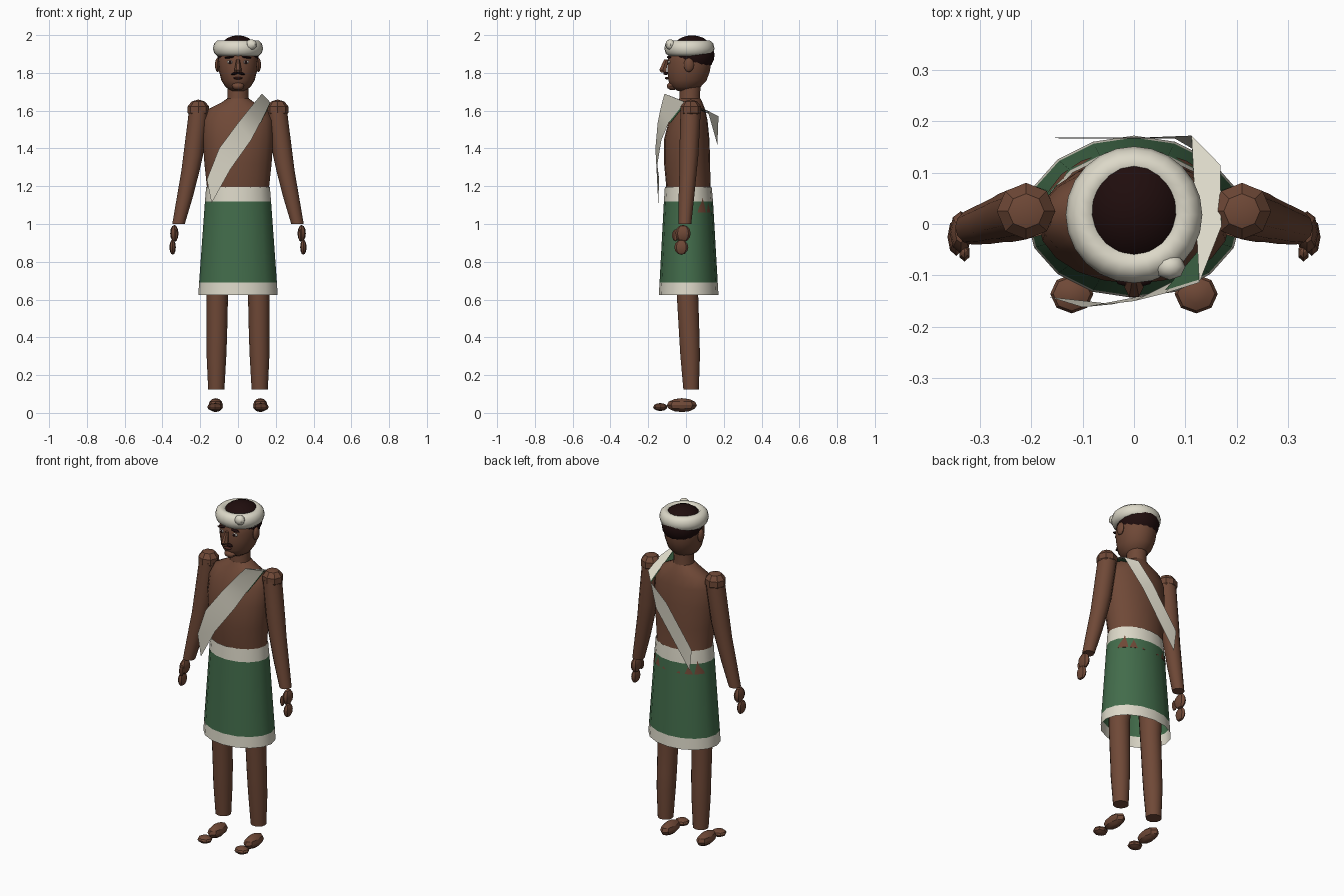
import bpy, bmesh, math
from mathutils import Vector, Matrix


def material(name, rgb):
    m = bpy.data.materials.new(name)
    m.diffuse_color = (*rgb, 1)
    return m


SKIN = material("brown skin", (0.16, 0.066, 0.038))
CLOTH = material("cream cloth", (0.72, 0.69, 0.58))
GREEN = material("green cloth", (0.055, 0.15, 0.07))
HAIR = material("dark hair", (0.014, 0.004, 0.004))
LIP = material("dark lip", (0.07, 0.02, 0.015))
WHITE = material("eye white", (0.6, 0.58, 0.52))


def finish(name, bm, mats, angle=40):
    bmesh.ops.recalc_face_normals(bm, faces=bm.faces[:])
    me = bpy.data.meshes.new(name)
    bm.to_mesh(me)
    bm.free()
    for m in mats:
        me.materials.append(m)
    ob = bpy.data.objects.new(name, me)
    bpy.context.collection.objects.link(ob)
    if angle:
        bpy.ops.object.select_all(action='DESELECT')
        ob.select_set(True)
        bpy.context.view_layer.objects.active = ob
        bpy.ops.object.shade_smooth_by_angle(angle=math.radians(angle))
    return ob


def loft(name, rings, mats, n=12, caps=True, rule=None, angle=40):
    """Skin a stack of ellipses given as (x, y, z, x radius, y radius)."""
    bm = bmesh.new()
    loops = []
    for cx, cy, z, rx, ry in rings:
        loops.append([bm.verts.new((cx + rx * math.cos(2 * math.pi * i / n),
                                    cy + ry * math.sin(2 * math.pi * i / n), z)) for i in range(n)])
    for a, b in zip(loops, loops[1:]):
        for i in range(n):
            j = (i + 1) % n
            f = bm.faces.new((a[i], a[j], b[j], b[i]))
            if rule:
                f.material_index = rule(f.calc_center_median().z)
    if caps:
        bm.faces.new(loops[0])
        bm.faces.new(loops[-1])
    return finish(name, bm, mats, angle)


def ball(name, loc, size, mat, seg=16, rings=10, angle=40, tilt=0):
    bm = bmesh.new()
    bmesh.ops.create_uvsphere(bm, u_segments=seg, v_segments=rings, radius=1)
    m = Matrix.Translation(loc) @ Matrix.Rotation(tilt, 4, 'Y') @ Matrix.Diagonal((*size, 1))
    bmesh.ops.transform(bm, matrix=m, verts=bm.verts)
    return finish(name, bm, [mat], angle)


def ribbon(name, pairs, mat, inset=0.0):
    """Cloth strip through pairs of edge points."""
    bm = bmesh.new()
    rows = []
    for pair in pairs:
        rows.append([bm.verts.new((x, y - math.copysign(inset, y), z - inset)) for x, y, z in pair])
    for a, b in zip(rows, rows[1:]):
        bm.faces.new((a[0], a[1], b[1], b[0]))
    return finish(name, bm, [mat], 40)


# Torso and neck
loft("torso", [(0, 0.03, 1.06, 0.174, 0.115), (0, 0.012, 1.20, 0.165, 0.117),
               (0, 0.006, 1.32, 0.178, 0.122), (0, 0.004, 1.45, 0.187, 0.120),
               (0, 0.012, 1.55, 0.183, 0.102), (0, 0.018, 1.61, 0.155, 0.082),
               (0, 0.02, 1.645, 0.085, 0.066), (0, 0.02, 1.665, 0.056, 0.056)], [SKIN], 20)
loft("neck", [(0, 0.02, 1.63, 0.062, 0.06), (0, 0.02, 1.68, 0.055, 0.055),
              (0, 0.025, 1.78, 0.055, 0.058)], [SKIN], 14)

# Wrapped skirt with cream waist and hem, open below
loft("skirt", [(0, 0.014, 0.625, 0.21, 0.158), (0, 0.014, 0.69, 0.206, 0.154),
               (0, 0.013, 1.12, 0.175, 0.130), (0, 0.012, 1.195, 0.169, 0.124)],
     [GREEN, CLOTH], 16, False, lambda z: int(z < 0.68 or z > 1.12))

# Head
loft("head", [(0, -0.005, 1.705, 0.035, 0.04), (0, 0.0, 1.725, 0.066, 0.078),
              (0, 0.008, 1.76, 0.088, 0.103), (0, 0.014, 1.81, 0.101, 0.114),
              (0, 0.018, 1.86, 0.106, 0.118), (0, 0.02, 1.91, 0.100, 0.110),
              (0, 0.02, 1.95, 0.07, 0.08)], [SKIN], 18, angle=50)
ball("hair", (0, 0.032, 1.895), (0.112, 0.119, 0.104), HAIR, 18, 12)

# Face
loft("nose", [(0, -0.118, 1.803, 0.016, 0.016), (0, -0.123, 1.815, 0.019, 0.022),
              (0, -0.105, 1.87, 0.009, 0.012)], [SKIN], 6, angle=0)
ball("mouth", (0, -0.100, 1.772), (0.026, 0.012, 0.007), LIP, 10, 6)
ball("chin", (0, -0.072, 1.73), (0.035, 0.03, 0.022), SKIN, 10, 6)
for s, side in ((-1, "right"), (1, "left")):
    ball(side + "_moustache", (s * 0.017, -0.107, 1.797), (0.021, 0.014, 0.007), HAIR, 8, 6, tilt=s * 0.25)
    ball(side + "_eye", (s * 0.042, -0.089, 1.857), (0.017, 0.008, 0.009), WHITE, 10, 6)
    ball(side + "_pupil", (s * 0.042, -0.095, 1.857), (0.008, 0.004, 0.008), HAIR, 8, 6)
    ball(side + "_brow", (s * 0.045, -0.09, 1.883), (0.027, 0.012, 0.006), HAIR, 8, 6, tilt=s * 0.12)
    ball(side + "_ear", (s * 0.108, 0.015, 1.842), (0.014, 0.027, 0.038), SKIN, 8, 6)

# Turban ring with a small knot
bm = bmesh.new()
seg, sec = 24, 10
ring = []
for i in range(seg):
    a = 2 * math.pi * i / seg
    row = []
    for j in range(sec):
        b = 2 * math.pi * j / sec
        r = 0.099 + 0.034 * math.cos(b)
        row.append(bm.verts.new((r * math.cos(a), 0.018 + r * math.sin(a), 1.93 + 0.043 * math.sin(b))))
    ring.append(row)
for i in range(seg):
    p, q = ring[i], ring[(i + 1) % seg]
    for j in range(sec):
        k = (j + 1) % sec
        bm.faces.new((p[j], q[j], q[k], p[k]))
finish("turban", bm, [CLOTH], 50)
ball("turban_knot", (0.07, -0.083, 1.95), (0.03, 0.026, 0.028), CLOTH, 8, 6)

# Sash from the right hip, over the left shoulder and down the back
sash = [((-0.165, -0.142, 1.235), (-0.14, -0.147, 1.11)),
        ((-0.10, -0.162, 1.40), (-0.04, -0.156, 1.29)),
        ((0.0, -0.150, 1.535), (0.07, -0.130, 1.445)),
        ((0.06, -0.135, 1.61), (0.12, -0.09, 1.54)),
        ((0.127, -0.114, 1.69), (0.17, -0.005, 1.645)),
        ((0.112, 0.172, 1.57), (0.168, 0.115, 1.60)),
        ((0.01, 0.168, 1.47), (0.08, 0.166, 1.42)),
        ((-0.155, 0.168, 1.235), (-0.14, 0.166, 1.11))]
ribbon("sash", sash, CLOTH)
ribbon("sash_lining", sash[3:6], GREEN, 0.006)

# Limbs, mirrored left and right
for s, side in ((-1, "right"), (1, "left")):
    ball(side + "_shoulder", (s * 0.21, 0.025, 1.605), (0.06, 0.058, 0.054), SKIN, 8, 5, 30)
    loft(side + "_arm", [(s * 0.208, 0.024, 1.60, 0.052, 0.053), (s * 0.215, 0.022, 1.54, 0.052, 0.053),
                         (s * 0.238, 0.015, 1.36, 0.052, 0.05), (s * 0.252, 0.011, 1.28, 0.048, 0.046),
                         (s * 0.282, 0.002, 1.14, 0.042, 0.041),
                         (s * 0.315, -0.006, 1.0, 0.033, 0.034)], [SKIN], 12)
    ball(side + "_palm", (s * 0.337, -0.016, 0.95), (0.022, 0.041, 0.045), SKIN, 8, 6, 30)
    ball(side + "_fingers", (s * 0.346, -0.025, 0.877), (0.017, 0.037, 0.04), SKIN, 8, 6, 30)
    ball(side + "_thumb", (s * 0.33, -0.056, 0.94), (0.012, 0.018, 0.032), SKIN, 6, 5, 30)
    loft(side + "_leg", [(s * 0.115, 0.027, 0.125, 0.043, 0.042), (s * 0.114, 0.022, 0.30, 0.052, 0.053),
                         (s * 0.112, 0.018, 0.40, 0.054, 0.055), (s * 0.11, 0.008, 0.62, 0.057, 0.058),
                         (s * 0.095, 0.01, 1.05, 0.07, 0.075)], [SKIN], 14)
    ball(side + "_foot", (s * 0.118, -0.022, 0.041), (0.038, 0.08, 0.037), SKIN, 8, 6, 30)
    ball(side + "_toes", (s * 0.121, -0.136, 0.031), (0.042, 0.038, 0.021), SKIN, 8, 6, 30)
